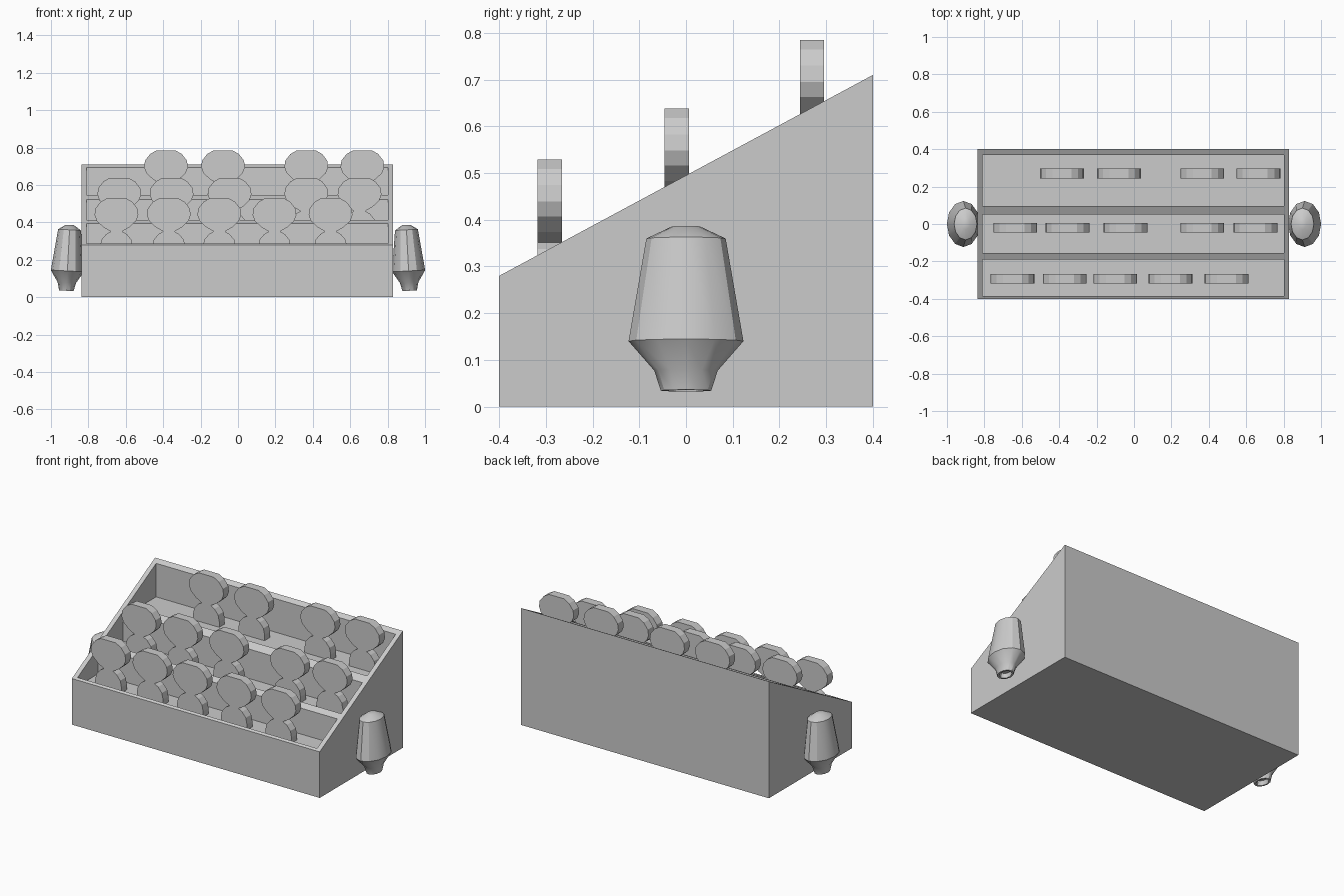
import bpy, bmesh, math
from mathutils import Matrix

if "Cube" in bpy.data.objects:
    bpy.data.objects.remove(bpy.data.objects["Cube"])


def new_object(name, bm):
    bmesh.ops.recalc_face_normals(bm, faces=bm.faces)
    me = bpy.data.meshes.new(name)
    bm.to_mesh(me)
    bm.free()
    ob = bpy.data.objects.new(name, me)
    bpy.context.collection.objects.link(ob)
    return ob


def extrude(name, pts, vec):
    """Closed 3D outline extruded along vec."""
    bm = bmesh.new()
    face = bm.faces.new([bm.verts.new(p) for p in pts])
    res = bmesh.ops.extrude_face_region(bm, geom=[face])
    moved = [v for v in res["geom"] if isinstance(v, bmesh.types.BMVert)]
    bmesh.ops.translate(bm, verts=moved, vec=vec)
    return new_object(name, bm)


# Sloped display crate
X0, X1 = -0.838, 0.83
side = [(-0.4, 0), (0.4, 0), (0.4, 0.71), (-0.4, 0.28)]
crate = extrude("display_crate", [(X0, y, z) for y, z in side], (X1 - X0, 0, 0))

# Three stepped compartments: y range, floor height, item y, item top, item x list
rows = [
    (-0.385, -0.19, 0.235, -0.292, 0.529, (-0.65, -0.37, -0.10, 0.195, 0.495)),
    (-0.155, 0.05, 0.343, -0.02, 0.638, (-0.635, -0.355, -0.045, 0.365, 0.65)),
    (0.095, 0.37, 0.490, 0.27, 0.785, (-0.385, -0.08, 0.365, 0.665)),
]
cutters = []
for y0, y1, floor, *_ in rows:
    pts = [(-0.81, y0, floor), (-0.81, y1, floor), (-0.81, y1, 1), (-0.81, y0, 1)]
    c = extrude("compartment_cutter", pts, (1.612, 0, 0))
    c.hide_render = True
    m = crate.modifiers.new("compartment", 'BOOLEAN')
    m.operation, m.solver, m.object = 'DIFFERENCE', 'EXACT', c
    cutters.append(c)
bpy.context.view_layer.objects.active = crate
for m in list(crate.modifiers):
    bpy.ops.object.modifier_apply(modifier=m.name)
for c in cutters:
    bpy.data.objects.remove(c)

# Flat round-headed pieces: half width and drop below the top
half = [(0.05, 0), (0.085, 0.02), (0.112, 0.055), (0.117, 0.09), (0.105, 0.122),
        (0.07, 0.155), (0.03, 0.178), (0.055, 0.192), (0.08, 0.222), (0.088, 0.26)]
for row, (_, _, floor, yc, top, xs) in enumerate(rows):
    outline = half + [(0.088, top - floor + 0.002)]
    outline = outline + [(-w, d) for w, d in reversed(outline)]
    for i, x in enumerate(xs):
        extrude(f"round_headed_piece_{row}_{i}",
                [(x + w, yc - 0.026, top - d) for w, d in outline], (0, 0.052, 0))

# Side lamps: flattened turned shape with an open hollow tip, leaning slightly
profile = [(0, 0.387), (0.03, 0.386), (0.085, 0.36), (0.123, 0.14), (0.068, 0.077),
           (0.054, 0.034), (0.042, 0.034), (0.035, 0.06), (0, 0.06)]
N = 12
for s, label in ((-1, "left"), (1, "right")):
    bm = bmesh.new()
    rings = []
    for r, z in profile:
        if r == 0:
            rings.append([bm.verts.new((0, 0, z - 0.2))] * N)
        else:
            rings.append([bm.verts.new((0.72 * r * math.cos(2 * math.pi * k / N),
                                        r * math.sin(2 * math.pi * k / N), z - 0.2))
                          for k in range(N)])
    for a, b in zip(rings, rings[1:]):
        for k in range(N):
            j = (k + 1) % N
            bm.faces.new(dict.fromkeys((a[k], a[j], b[j], b[k])))
    bm.transform(Matrix.Translation((s * 0.909, 0, 0.2))
                 @ Matrix.Rotation(math.radians(-3 * s), 4, 'Y'))
    lamp = new_object(f"side_lamp_{label}", bm)
    bpy.ops.object.select_all(action='DESELECT')
    lamp.select_set(True)
    bpy.context.view_layer.objects.active = lamp
    bpy.ops.object.shade_smooth_by_angle(angle=math.radians(32))
